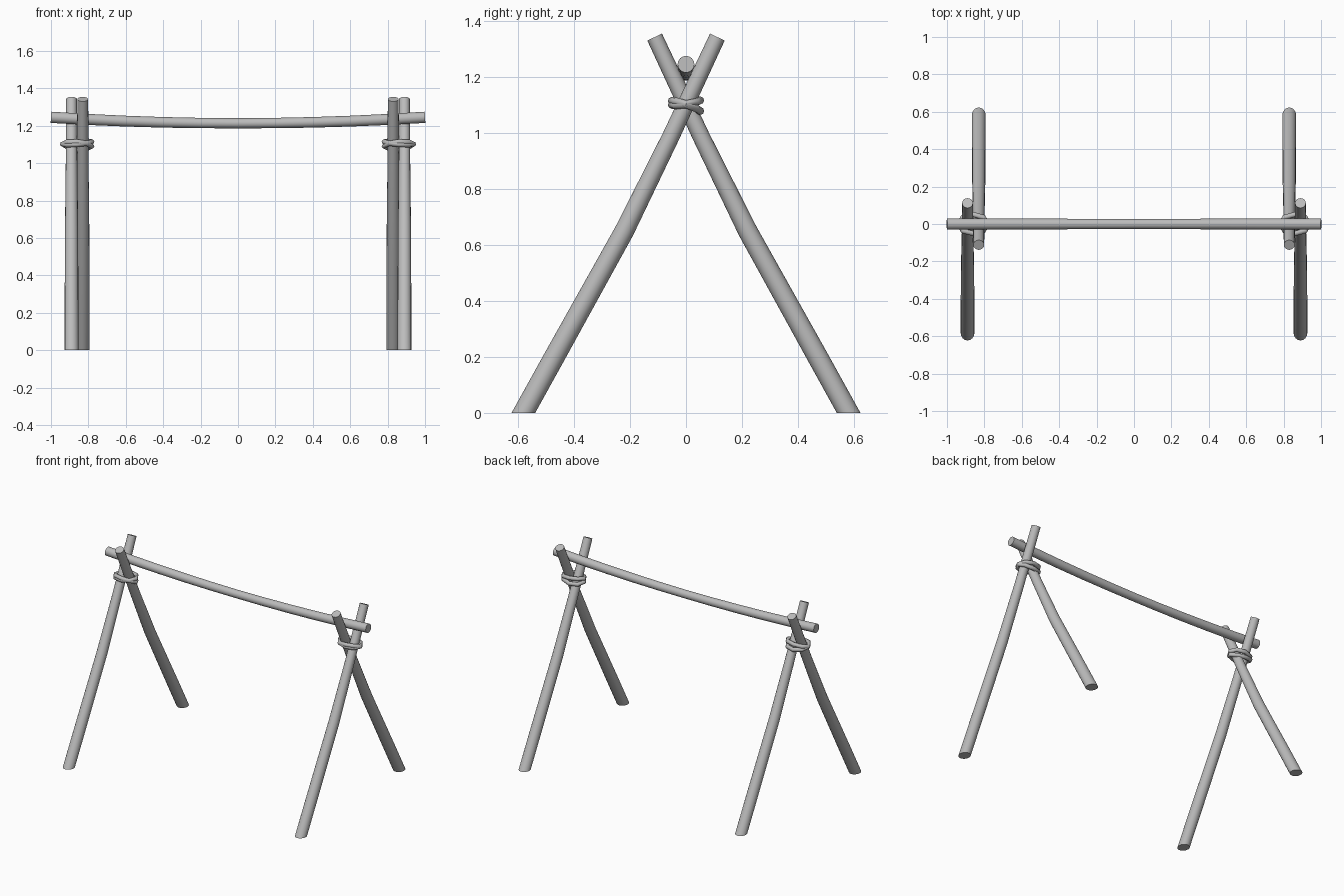
import bpy
import bmesh
import math
from mathutils import Vector

cube = bpy.data.objects.get("Cube")
if cube:
    bpy.data.objects.remove(cube, do_unlink=True)

wood = bpy.data.materials.new("grey wood")
wood.use_nodes = True
GREY = (0.5, 0.5, 0.5, 1)
wood.diffuse_color = GREY
wood.node_tree.nodes["Principled BSDF"].inputs["Base Color"].default_value = GREY


def tube(name, path, radii, side, sides=16, closed=False, ground=False):
    """Sweep a circle along a path; side is the fixed axis across the path."""
    bm = bmesh.new()
    path = [Vector(p) for p in path]
    n = len(path)
    rings = []
    for i, p in enumerate(path):
        a = path[(i - 1) % n] if closed else path[max(i - 1, 0)]
        b = path[(i + 1) % n] if closed else path[min(i + 1, n - 1)]
        along = (b - a).normalized()
        u = (side - along * side.dot(along)).normalized()
        v = along.cross(u)
        angles = [math.tau * k / sides for k in range(sides)]
        rings.append([bm.verts.new(p + radii[i] * (u * math.cos(t) + v * math.sin(t)))
                      for t in angles])
    for i in range(n if closed else n - 1):
        r, s = rings[i], rings[(i + 1) % n]
        for k in range(sides):
            m = (k + 1) % sides
            bm.faces.new((r[k], r[m], s[m], s[k]))
    if not closed:
        bm.faces.new(rings[0])
        bm.faces.new(rings[-1])
    if ground:
        # Saw the foot off level with the ground
        geom = bm.verts[:] + bm.edges[:] + bm.faces[:]
        cut = bmesh.ops.bisect_plane(bm, geom=geom, plane_co=(0, 0, 0),
                                     plane_no=(0, 0, 1), clear_inner=True)
        rim = [e for e in cut["geom_cut"] if isinstance(e, bmesh.types.BMEdge)]
        bmesh.ops.edgeloop_fill(bm, edges=rim)
    bmesh.ops.recalc_face_normals(bm, faces=bm.faces[:])
    mesh = bpy.data.meshes.new(name)
    bm.to_mesh(mesh)
    bm.free()
    mesh.materials.append(wood)
    obj = bpy.data.objects.new(name, mesh)
    bpy.context.collection.objects.link(obj)
    bpy.ops.object.select_all(action="DESELECT")
    obj.select_set(True)
    bpy.context.view_layer.objects.active = obj
    bpy.ops.object.shade_smooth_by_angle(angle=math.radians(50))
    return obj


X, Y, Z = Vector((1, 0, 0)), Vector((0, 1, 0)), Vector((0, 0, 1))

# Bowed leg as (distance from centre, height), foot to tip
LEG = [(0.625, -0.08), (0.47, 0.2), (0.22, 0.65), (0.055, 0.985), (-0.112, 1.342)]
LEG_RADII = [0.037, 0.037, 0.035, 0.031, 0.029]

for label, s in (("left", 1), ("right", -1)):
    # Crossed legs, outer one standing forward
    for part, x, d in (("outer_leg", 0.89, -1), ("inner_leg", 0.83, 1)):
        path = [(s * x, d * y, z) for y, z in LEG]
        tube(f"{label}_{part}", path, LEG_RADII, X, ground=True)

    # Rope lashing: two tilted loops that cross each other
    for j, (height, tilt_x, tilt_y) in enumerate(((1.108, -0.006, 0.008),
                                                  (1.096, 0.006, -0.018))):
        loop = []
        for k in range(8):
            t = math.tau * k / 8
            c, w = math.cos(t), math.sin(t)
            loop.append((s * (0.86 + 0.078 * c), 0.051 * w,
                         height + tilt_x * c + tilt_y * w))
        tube(f"{label}_rope_{j + 1}", loop, [0.014] * 8, Z, sides=8, closed=True)

# Sagging crossbeam
steps = [i / 5 - 1 for i in range(11)]
beam = [(x, 0, 1.213 + 0.032 * x * x) for x in steps]
tube("crossbeam", beam, [0.027 + 0.003 * abs(x) for x in steps], Y)
